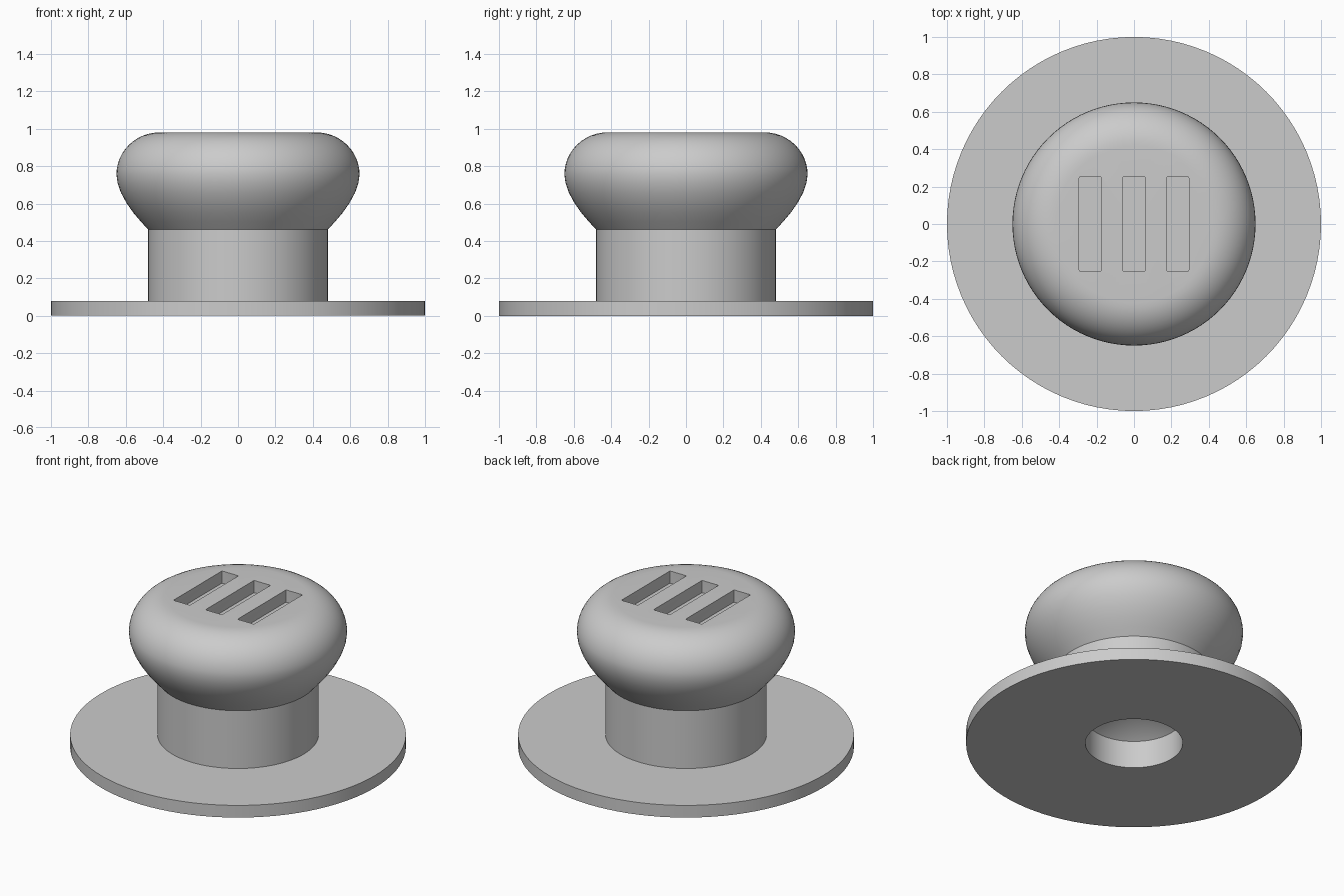
import bpy, bmesh, math

cube = bpy.data.objects.get("Cube")
if cube:
    bpy.data.objects.remove(cube, do_unlink=True)

SEGMENTS = 96

grey = bpy.data.materials.new("plain grey")
grey.use_nodes = True
grey.diffuse_color = (0.6, 0.6, 0.6, 1)
grey.node_tree.nodes["Principled BSDF"].inputs["Base Color"].default_value = (0.6, 0.6, 0.6, 1)


def add_object(name, bm):
    bmesh.ops.recalc_face_normals(bm, faces=bm.faces)
    mesh = bpy.data.meshes.new(name)
    bm.to_mesh(mesh)
    bm.free()
    mesh.materials.append(grey)
    obj = bpy.data.objects.new(name, mesh)
    bpy.context.collection.objects.link(obj)
    return obj


def lathe(name, profile):
    bm = bmesh.new()
    verts = [bm.verts.new((r, 0, z)) for r, z in profile]
    edges = [bm.edges.new(pair) for pair in zip(verts, verts[1:])]
    bmesh.ops.spin(bm, geom=verts + edges, cent=(0, 0, 0), axis=(0, 0, 1),
                   angle=math.tau, steps=SEGMENTS, use_merge=True)
    bmesh.ops.remove_doubles(bm, verts=bm.verts, dist=0.0001)
    return add_object(name, bm)


def slot_cutter(x):
    bm = bmesh.new()
    bmesh.ops.create_cube(bm, size=1)
    for v in bm.verts:
        v.co = (x + v.co.x * 0.12, v.co.y * 0.505, 1.0 + v.co.z * 0.2)
    upright = [e for e in bm.edges if abs(e.verts[0].co.z - e.verts[1].co.z) > 0.1]
    bmesh.ops.bevel(bm, geom=upright, offset=0.008, segments=2, affect='EDGES', profile=0.5)
    cutter = add_object("slot_cutter", bm)
    cutter.hide_render = True
    return cutter


# Underside: blind hole with a conical end
hole = [(0, 0.36), (0.29, 0.18), (0.29, 0)]
# Flange and neck
stem = [(1.0, 0), (1.0, 0.08), (0.48, 0.08), (0.48, 0.46)]
# Flared lower grip
flare = [(0.52, 0.504), (0.56, 0.551), (0.597, 0.604), (0.626, 0.658), (0.644, 0.71)]
# Rounded shoulder up to the flat top
shoulder = []
for i in range(13):
    a = math.radians(90 * i / 12)
    shoulder.append((0.42 + 0.23 * math.cos(a), 0.755 + 0.225 * math.sin(a)))

knob = lathe("flanged_knob", hole + stem + flare + shoulder + [(0, 0.98)])

# Three slots sunk into the flat top
bpy.context.view_layer.objects.active = knob
for x in (-0.233, 0, 0.233):
    cutter = slot_cutter(x)
    mod = knob.modifiers.new("slot", 'BOOLEAN')
    mod.operation = 'DIFFERENCE'
    mod.solver = 'EXACT'
    mod.object = cutter
    bpy.ops.object.modifier_apply(modifier=mod.name)
    bpy.data.objects.remove(cutter, do_unlink=True)

bpy.ops.object.select_all(action='DESELECT')
knob.select_set(True)
bpy.ops.object.shade_smooth_by_angle(angle=math.radians(25))
